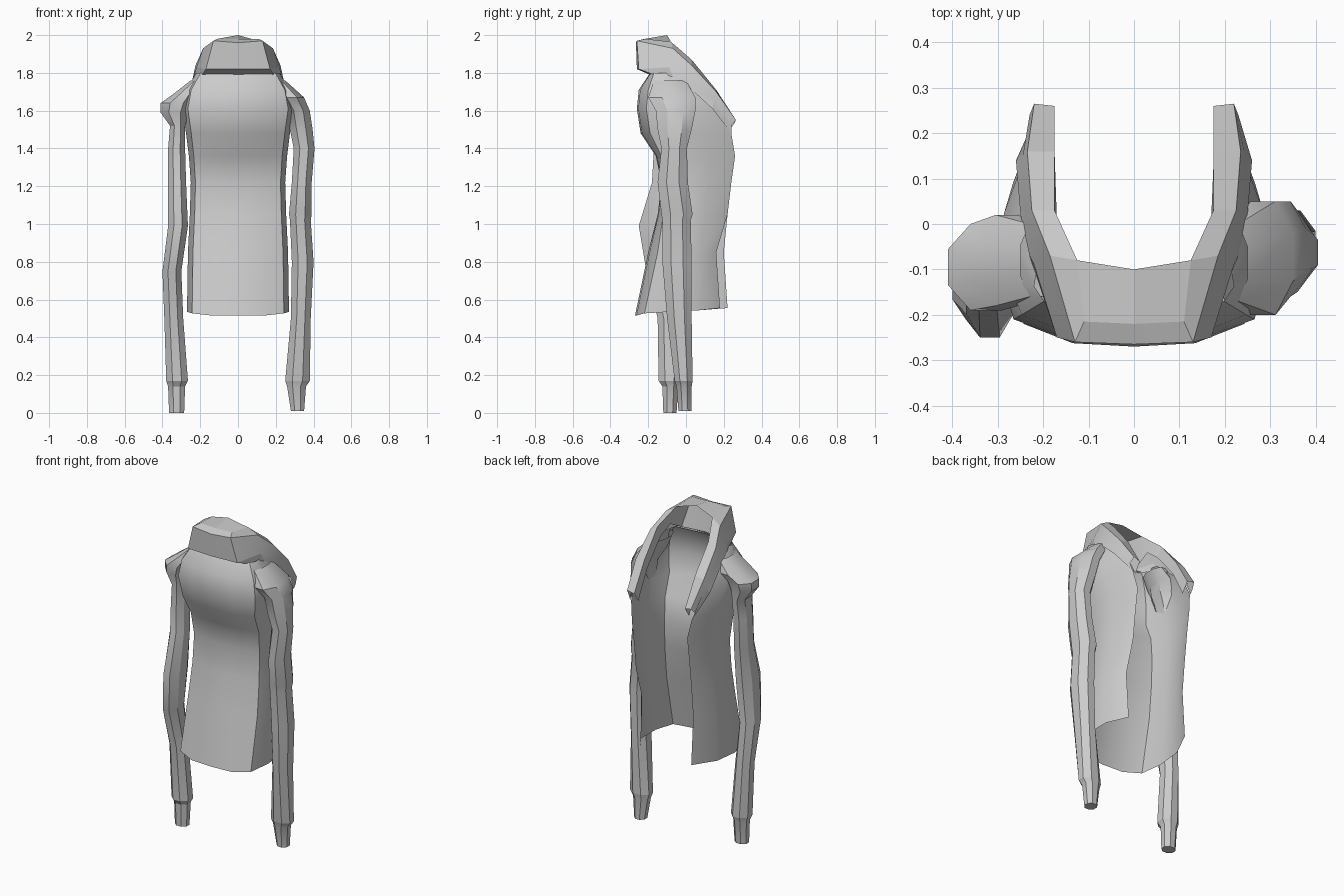
import bpy
import bmesh
import math

cube = bpy.data.objects.get("Cube")
if cube:
    bpy.data.objects.remove(cube, do_unlink=True)

cloth = bpy.data.materials.new("light_grey_cloth")
cloth.use_nodes = True
GREY = (0.6, 0.6, 0.6, 1.0)
cloth.diffuse_color = GREY
cloth.node_tree.nodes["Principled BSDF"].inputs["Base Color"].default_value = GREY


def loft(name, rows, closed=False, cap_end=False, angle=35):
    """Skin a list of equally long point rows into one sheet or tube."""
    bm = bmesh.new()
    grid = [[bm.verts.new(point) for point in row] for row in rows]
    for lower, upper in zip(grid, grid[1:]):
        count = len(lower)
        for i in range(count if closed else count - 1):
            j = (i + 1) % count
            bm.faces.new((lower[i], lower[j], upper[j], upper[i]))
    if cap_end:
        bm.faces.new(grid[-1])
    bmesh.ops.recalc_face_normals(bm, faces=bm.faces)
    mesh = bpy.data.meshes.new(name)
    bm.to_mesh(mesh)
    bm.free()
    mesh.materials.append(cloth)
    obj = bpy.data.objects.new(name, mesh)
    bpy.context.collection.objects.link(obj)
    bpy.ops.object.select_all(action="DESELECT")
    obj.select_set(True)
    bpy.context.view_layer.objects.active = obj
    bpy.ops.object.shade_smooth_by_angle(angle=math.radians(angle))


def flipped(points):
    """Mirror points to the other side."""
    return [(-x, y, z) for x, y, z in points]


# Open body shell: height, centre depth, corner depth, half width, edge x, edge y
body_levels = [
    (0.515, -0.27, -0.22, 0.270, 0.19, 0.22),
    (0.85, -0.20, -0.15, 0.265, 0.19, 0.20),
    (1.05, -0.15, -0.12, 0.255, 0.19, 0.22),
    (1.22, -0.13, -0.11, 0.250, 0.19, 0.24),
    (1.36, -0.16, -0.13, 0.260, 0.19, 0.26),
    (1.48, -0.24, -0.19, 0.275, 0.21, 0.24),
    (1.61, -0.26, -0.21, 0.295, 0.24, 0.15),
    (1.71, -0.25, -0.20, 0.275, 0.24, 0.04),
    (1.80, -0.19, -0.17, 0.220, 0.22, -0.06),
]
body_rows = []
for z, centre, corner, width, edge_x, edge_y in body_levels:
    hem = 0.04 if z < 0.6 else 0
    trim = 0.04 if z < 0.9 else 0
    span = edge_y - corner
    half = [
        (0, centre, z),
        (width * 0.5, centre * 0.85 + corner * 0.15, z),
        (width * 0.9, corner, z + hem * 0.3),
        (width, corner + span * 0.3, z + hem * 0.5),
        (width * 0.97, corner + span * 0.65, z + hem * 0.7),
    ]
    left_edge = (edge_x, edge_y - trim, z + hem)
    right_edge = (-edge_x, edge_y, z + hem)
    body_rows.append([right_edge] + flipped(reversed(half[1:])) + half + [left_edge])
loft("body_shell", body_rows, angle=40)

# Folded collar, running from the neck down along the opening
collar_sections = [
    [(0, -.19, 1.79), (0, -.26, 1.82), (0, -.265, 1.96), (0, -.22, 1.98), (0, -.19, 1.80)],
    [(.19, -.17, 1.79), (.17, -.25, 1.82), (.13, -.26, 1.97), (.11, -.215, 1.98), (.15, -.17, 1.80)],
    [(.23, -.07, 1.78), (.22, -.09, 1.83), (.185, -.07, 1.93), (.125, -.08, 1.965), (.15, -.06, 1.86)],
    [(.25, .02, 1.72), (.24, .02, 1.77), (.225, .03, 1.84), (.175, .03, 1.87), (.17, .01, 1.80)],
    [(.26, .14, 1.61), (.245, .15, 1.66), (.235, .16, 1.70), (.175, .16, 1.71), (.175, .13, 1.65)],
    [(.215, .24, 1.48), (.23, .24, 1.52), (.22, .265, 1.55), (.175, .26, 1.54), (.175, .22, 1.48)],
]
other_side = [flipped(section) for section in reversed(collar_sections[1:])]
loft("collar", other_side + collar_sections, angle=15)

# Top panel bridging the collar behind its front rim
rims = [section[3] for section in collar_sections[:3]]
loft("collar_top", [
    flipped([rims[1]]) + [rims[0], rims[1]],
    flipped([rims[2]]) + [(0, -.10, 2.0), rims[2]],
], angle=15)


def ring(z, x_in, x_out, y_front, y_back, sides=8):
    """Flat-sided oval cross-section filling the given extents."""
    cx, cy = (x_in + x_out) / 2, (y_front + y_back) / 2
    fill = 2 * math.cos(math.pi / sides)
    rx, ry = (x_out - x_in) / fill, (y_back - y_front) / fill
    turns = [math.tau * (i + 0.5) / sides for i in range(sides)]
    return [(cx + rx * math.cos(t), cy + ry * math.sin(t), z) for t in turns]


# Sleeves: height, inner x, outer x, front y, back y
left_sleeve = [
    (1.76, .18, .25, -.17, .00),
    (1.67, .22, .35, -.20, .05),
    (1.60, .26, .38, -.16, .05),
    (1.50, .275, .395, -.15, .03),
    (1.40, .295, .405, -.13, .005),
    (1.22, .285, .39, -.15, .01),
    (1.05, .27, .39, -.13, .035),
    (1.02, .275, .385, -.125, .025),
    (0.80, .285, .40, -.125, .03),
    (0.50, .28, .385, -.10, .03),
    (0.17, .25, .38, -.06, .035),
]
right_sleeve = [
    (1.76, .18, .25, -.16, .00),
    (1.69, .22, .34, -.18, .02),
    (1.64, .24, .41, -.19, .00),
    (1.59, .26, .41, -.18, -.01),
    (1.52, .28, .36, -.17, -.02),
    (1.40, .28, .37, -.17, -.03),
    (1.22, .275, .37, -.18, -.04),
    (0.99, .265, .37, -.25, -.07),
    (0.75, .30, .40, -.21, -.06),
    (0.50, .29, .39, -.15, -.04),
    (0.17, .265, .38, -.145, -.03),
]
cuffs = {
    "left": [(.17, .25, .38, -.06, .035), (.14, .26, .36, -.05, .03), (.01, .28, .35, -.04, .03)],
    "right": [(.17, .265, .38, -.145, -.03), (.14, .28, .37, -.125, -.04), (0, .285, .365, -.12, -.05)],
}
for side, levels in (("left", left_sleeve), ("right", right_sleeve)):
    for part, table in (("sleeve", levels), ("cuff", cuffs[side])):
        rows = [ring(*level) for level in table]
        if side == "right":
            rows = [flipped(row) for row in rows]
        loft(side + "_" + part, rows, closed=True, cap_end=part == "cuff", angle=30)
